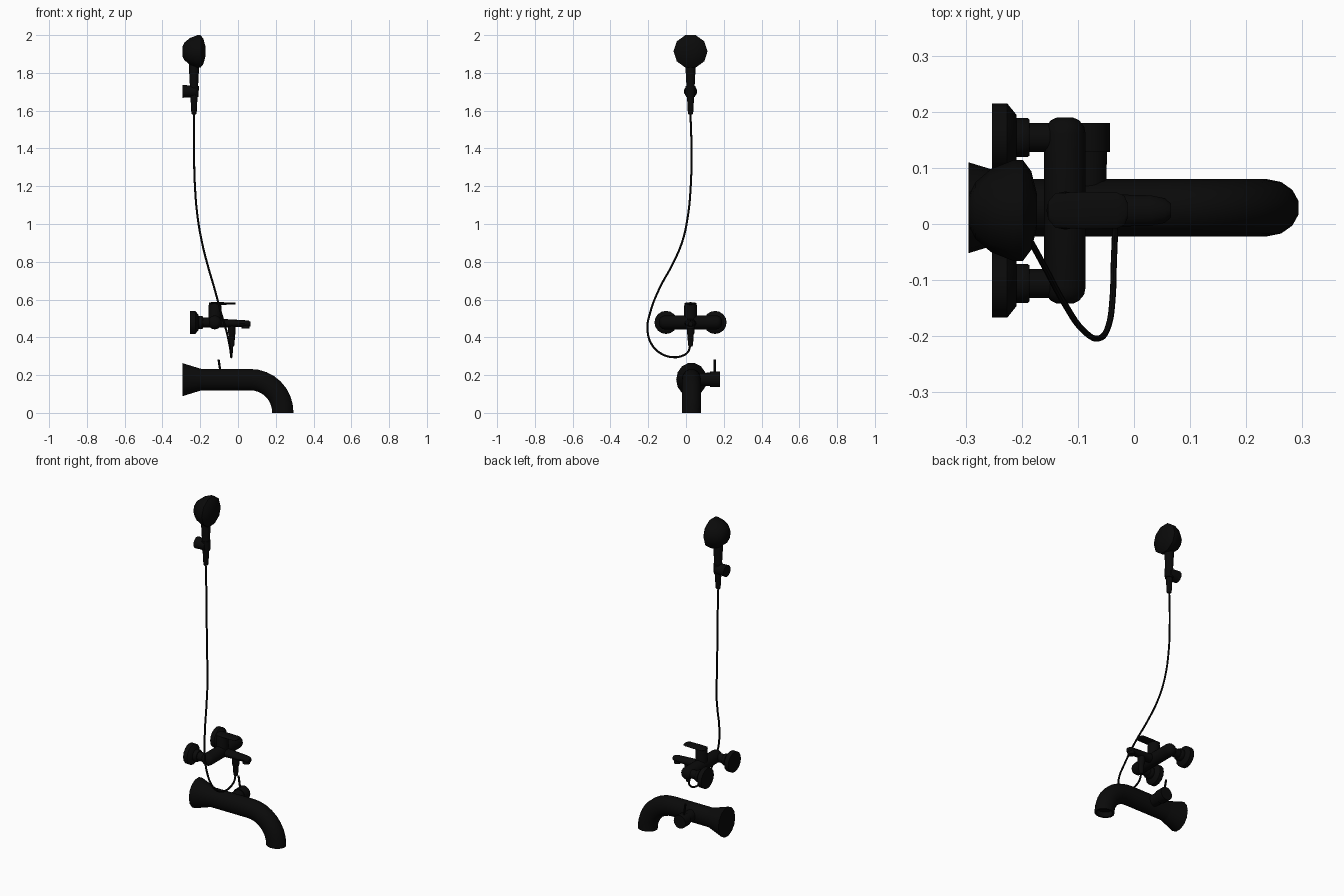
import bpy, bmesh
from math import sin, cos, pi, radians
from mathutils import Vector, Matrix

if "Cube" in bpy.data.objects:
    bpy.data.objects.remove(bpy.data.objects["Cube"])

black = bpy.data.materials.new("black_finish")
black.diffuse_color = (0.003, 0.003, 0.003, 1)
black.use_nodes = True
black.node_tree.nodes["Principled BSDF"].inputs["Base Color"].default_value = black.diffuse_color
X, Y, Z = Vector((1, 0, 0)), Vector((0, 1, 0)), Vector((0, 0, 1))
YC = 0.024   # common centre plane of the fittings


def finish(ob):
    ob.data.materials.append(black)
    bpy.ops.object.select_all(action='DESELECT')
    ob.select_set(True)
    bpy.context.view_layer.objects.active = ob
    bpy.ops.object.shade_smooth_by_angle(angle=radians(40))
    return ob


def loft(name, rings, sides=12, phase=0.0):
    """Skin a stack of elliptical rings given as (centre, u, v)."""
    bm = bmesh.new()
    loops = []
    for c, u, v in rings:
        angles = [phase + 2 * pi * i / sides for i in range(sides)]
        loops.append([bm.verts.new(Vector(c) + u * cos(a) + v * sin(a)) for a in angles])
    for a, b in zip(loops, loops[1:]):
        for i in range(sides):
            j = (i + 1) % sides
            bm.faces.new((a[i], a[j], b[j], b[i]))
    bm.faces.new(loops[0])
    bm.faces.new(loops[-1])
    bmesh.ops.recalc_face_normals(bm, faces=bm.faces)
    me = bpy.data.meshes.new(name)
    bm.to_mesh(me)
    bm.free()
    ob = bpy.data.objects.new(name, me)
    bpy.context.collection.objects.link(ob)
    return finish(ob)


def lathe(name, origin, axis, profile, sides=16, phase=0.0):
    """Turn (distance, radius) pairs around an axis."""
    u, v = {'x': (Y, Z), 'y': (Z, X), 'z': (X, Y)}[axis]
    w = u.cross(v)
    return loft(name, [(Vector(origin) + w * t, u * r, v * r) for t, r in profile], sides, phase)


# Bath spout: flared wall flange, straight pipe, quarter bend, hollow mouth
SY, SZ = 0.029, 0.176
rings = [((x, SY, SZ), Y * a, Z * b) for x, a, b in
         [(-0.295, 0.081, 0.09), (-0.20, 0.052, 0.06), (-0.19, 0.051, 0.058)]]
BEND = 0.172
for i in range(9):
    t = i / 8 * pi / 2
    c = (0.065 + BEND * sin(t), SY, SZ - BEND + BEND * cos(t))
    n = Vector((sin(t), 0, cos(t)))
    rings.append((c, Y * 0.051, n * 0.058))
end = 0.065 + BEND
for z, s in [(0.0, 1), (0.0, 0.8), (0.03, 0.78)]:
    rings.append(((end, SY, z), Y * 0.051 * s, X * 0.058 * s))
loft("bath_spout", rings, 14)

# Diverter knob on the side of the spout, with its pin
lathe("diverter_knob", (-0.083, 0, 0.178), 'y',
      [(0.05, 0.033), (0.128, 0.035), (0.128, 0.040), (0.18, 0.040)])
loft("diverter_pin", [((-0.09, 0.152, 0.20), X * 0.006, Y * 0.006),
                      ((-0.103, 0.152, 0.283), X * 0.006, Y * 0.006)], 8)

# Mixer wall connections
MZ = 0.479
for side, y in (("left", -0.106), ("right", 0.154)):
    lathe("wall_rose_" + side, (0, y, MZ), 'x',
          [(-0.253, 0.061), (-0.226, 0.061), (-0.209, 0.040)])
    lathe("union_nut_" + side, (0, y, MZ), 'x',
          [(-0.215, 0.032), (-0.209, 0.035), (-0.190, 0.035), (-0.186, 0.032)], 12)
    lathe("inlet_pipe_" + side, (0, y, MZ), 'x', [(-0.19, 0.026), (-0.12, 0.026)])

# Mixer body with domed ends
half, r = 0.166, 0.037
dome = [(-half, 0.014), (-half + 0.005, 0.025), (-half + 0.016, 0.034), (-half + 0.03, r)]
lathe("mixer_body", (-0.123, YC, MZ), 'y', dome + [(-t, q) for t, q in reversed(dome)])

# Cartridge housing and flat lever
lathe("cartridge_housing", (-0.122, YC, 0), 'z', [(0.48, 0.034), (0.565, 0.034), (0.58, 0.031)])
loft("lever", [((x, YC, 0.579), Y * w, Z * h) for x, w, h in
               [(-0.153, 0.016, 0.005), (-0.14, 0.031, 0.007), (-0.09, 0.033, 0.007),
                (-0.03, 0.032, 0.006), (-0.017, 0.026, 0.006), (-0.012, 0.015, 0.004)]], 12)

# Mixer spout with aerator
loft("mixer_spout", [((x, YC, z), Y * w, Z * h) for x, z, w, h in
                     [(-0.11, 0.475, 0.032, 0.024), (-0.04, 0.474, 0.029, 0.021),
                      (0.03, 0.473, 0.027, 0.018), (0.055, 0.472, 0.022, 0.017),
                      (0.066, 0.471, 0.012, 0.012)]], 12)
lathe("aerator", (0.040, YC, 0), 'z', [(0.447, 0.017), (0.447, 0.021), (0.475, 0.021)])

# Hose outlet and ferrule below the mixer
lathe("hose_outlet", (-0.032, YC, 0), 'z',
      [(0.352, 0.010), (0.36, 0.013), (0.415, 0.017), (0.42, 0.020), (0.465, 0.020)], 12)

# Hose
pts = [(-.032, .023, .37), (-.033, .012, .325), (-.034, -.02, .302), (-.036, -.07, .295),
       (-.038, -.13, .313), (-.045, -.18, .36), (-.063, -.204, .44), (-.09, -.19, .53),
       (-.125, -.14, .66), (-.16, -.075, .78), (-.19, -.022, .90), (-.213, .008, 1.03),
       (-.228, .025, 1.20), (-.233, .029, 1.40), (-.234, .023, 1.60)]
cu = bpy.data.curves.new("hose", 'CURVE')
cu.dimensions = '3D'
cu.bevel_depth = 0.0055
cu.bevel_resolution = 2
cu.resolution_u = 5
sp = cu.splines.new('BEZIER')
sp.bezier_points.add(len(pts) - 1)
for bp, p in zip(sp.bezier_points, pts):
    bp.co = p
    bp.handle_left_type = bp.handle_right_type = 'AUTO'
hose = bpy.data.objects.new("hose", cu)
bpy.context.collection.objects.link(hose)
bpy.ops.object.select_all(action='DESELECT')
hose.select_set(True)
bpy.context.view_layer.objects.active = hose
bpy.ops.object.convert(target='MESH')
finish(bpy.context.view_layer.objects.active)

# Hand shower: ten-sided head with domed back, tapered handle
lathe("shower_head", (0, YC, 1.914), 'x',
      [(-0.295, 0.025), (-0.283, 0.050), (-0.255, 0.074), (-0.215, 0.090),
       (-0.198, 0.090), (-0.183, 0.070), (-0.173, 0.030)], 10)
lathe("shower_handle", (-0.233, YC, 0), 'z',
      [(1.58, 0.011), (1.585, 0.014), (1.66, 0.018), (1.83, 0.027), (1.88, 0.028)], 12)

# Wall holder and its clamp
lathe("holder_base", (0, YC, 1.702), 'x', [(-0.293, 0.035), (-0.225, 0.031)], 12, pi / 12)
lathe("holder_clamp", (-0.233, YC, 0), 'z', [(1.673, 0.024), (1.731, 0.026)], 12)
